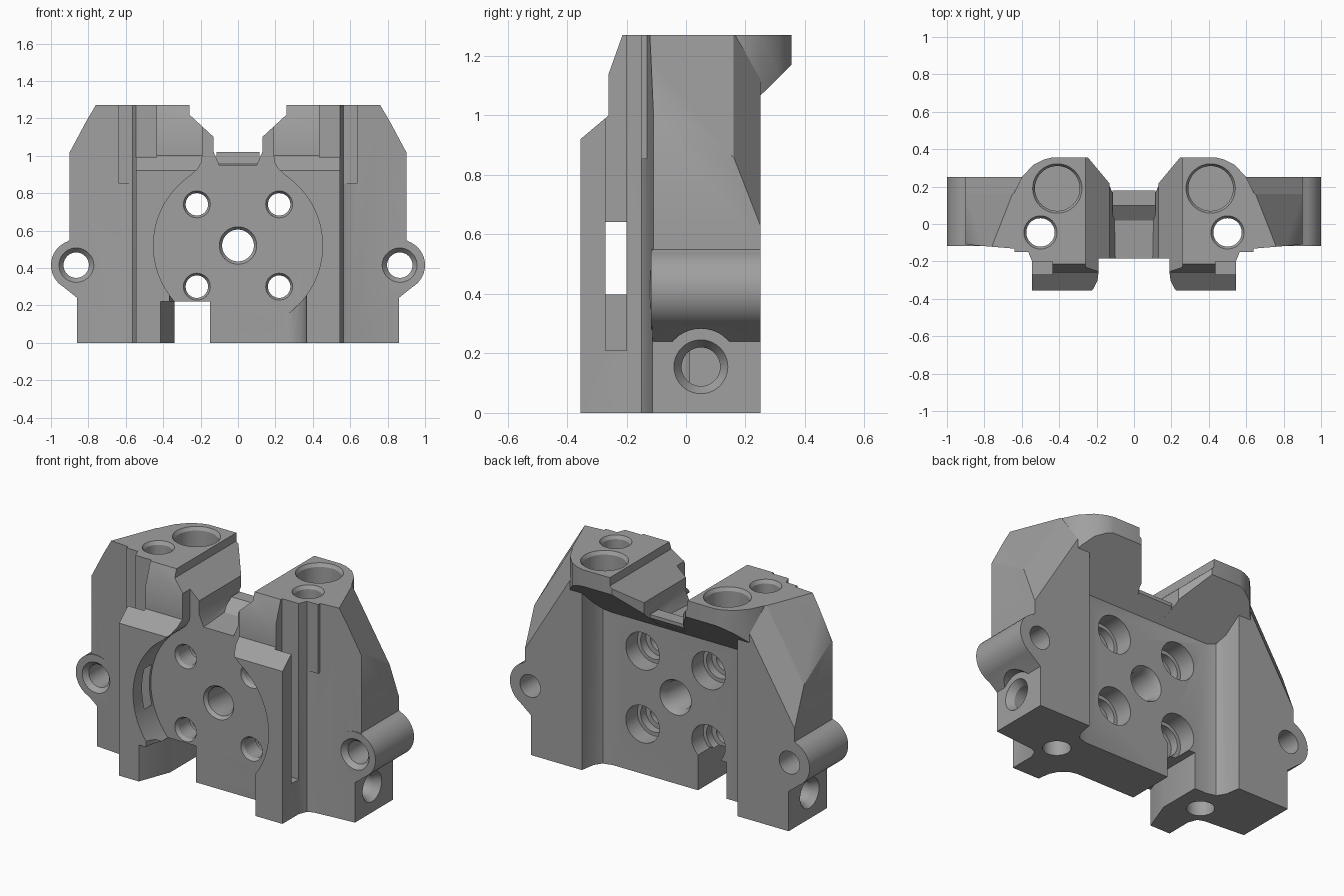
import bpy, bmesh, math
from mathutils import Vector

old = bpy.data.objects.get("Cube")
if old:
    bpy.data.objects.remove(old, do_unlink=True)

metal = bpy.data.materials.new("grey_metal")
metal.use_nodes = True
GREY = (0.35, 0.35, 0.35, 1)
metal.diffuse_color = GREY
metal.node_tree.nodes["Principled BSDF"].inputs["Base Color"].default_value = GREY


def prism(name, axis, pts, a, b, pts2=None):
    """Extrude a 2D outline along an axis; pts2 is an optional end outline."""
    place = {"x": lambda u, v, w: (w, u, v),
             "y": lambda u, v, w: (u, w, v),
             "z": lambda u, v, w: (u, v, w)}[axis]
    bm = bmesh.new()
    lo = [bm.verts.new(place(u, v, a)) for u, v in pts]
    hi = [bm.verts.new(place(u, v, b)) for u, v in (pts2 or pts)]
    n = len(lo)
    bm.faces.new(lo)
    bm.faces.new(hi)
    for i in range(n):
        j = (i + 1) % n
        bm.faces.new((lo[i], lo[j], hi[j], hi[i]))
    bmesh.ops.recalc_face_normals(bm, faces=bm.faces)
    me = bpy.data.meshes.new(name)
    bm.to_mesh(me)
    bm.free()
    me.materials.append(metal)
    ob = bpy.data.objects.new(name, me)
    bpy.context.collection.objects.link(ob)
    return ob


def ring(c, r, start=0, end=360, n=40):
    steps = n if end - start == 360 else n + 1
    angles = [math.radians(start + (end - start) * i / n) for i in range(steps)]
    return [(c[0] + r * math.cos(t), c[1] + r * math.sin(t)) for t in angles]


def cylinder(axis, c, r, a, b, r2=None):
    return prism("cylinder", axis, ring(c, r), a, b, ring(c, r2 or r))


def mirrored(half):
    return half + [(-x, v) for x, v in reversed(half)]


def combine(target, tool, operation):
    mod = target.modifiers.new("combine", "BOOLEAN")
    mod.operation = operation
    mod.solver = "EXACT"
    mod.object = tool
    bpy.context.view_layer.objects.active = target
    bpy.ops.object.modifier_apply(modifier=mod.name)
    bpy.data.objects.remove(tool, do_unlink=True)


def cut(target, tool):
    combine(target, tool, "DIFFERENCE")


TOP = 1.27
FLOOR = -0.185

# Main block: plan outline with a rear recess
plan = [(0.545, -0.355), (0.545, -0.2), (0.565, -0.15), (0.6, -0.135), (0.9, -0.11),
        (0.9, 0.25), (0.52, 0.25), (0.505, 0.16), (0.475, 0.115), (0.42, 0.1)]
body = prism("caliper_body", "z", mirrored(plan), 0, TOP)

# Sloped outer shoulders and rear corners
shoulders = [[(0.76, -0.12, TOP), (0.65, 0.16, TOP), (0.9, 0.16, 0.86)],
             [(0.65, 0.16, TOP), (0.9, 0.25, 0.63), (0.9, 0.16, 0.86)]]
bm = bmesh.new()
bm.from_mesh(body.data)
for side in (1, -1):
    for tri in shoulders:
        p, q, r = [Vector((side * x, y, z)) for x, y, z in tri]
        normal = (q - p).cross(r - p)
        if normal.x * side < 0:
            normal.negate()
        res = bmesh.ops.bisect_plane(bm, geom=bm.verts[:] + bm.edges[:] + bm.faces[:],
                                     plane_co=p, plane_no=normal, clear_outer=True)
        edges = [e for e in res["geom_cut"] if isinstance(e, bmesh.types.BMEdge)]
        bmesh.ops.holes_fill(bm, edges=[e for e in edges if e.is_boundary], sides=0)
bmesh.ops.recalc_face_normals(bm, faces=bm.faces)
bm.to_mesh(body.data)
bm.free()

# Overhanging rear ledge with a sloped underside
ledge = prism("ledge", "x", [(-0.18, 0.85), (0.05, 0.87), (0.355, 1.17), (0.355, TOP),
                             (-0.18, TOP)], -0.66, 0.66)
ledge_plan = [(0.64, -0.15), (0.64, 0.17), (0.6, 0.25), (0.54, 0.315), (0.48, 0.345),
              (0.42, 0.36), (0.25, 0.36), (0.1, 0.18)]
combine(ledge, prism("outline", "z", mirrored(ledge_plan), 0.5, 1.5), "INTERSECT")
combine(body, ledge, "UNION")

# Front silhouette with the central valley
silhouette = [(0.86, -0.1), (0.86, 0.24), (0.9, 0.28), (0.91, 1.0), (0.765, TOP),
              (0.765, 1.4), (0.26, 1.4), (0.26, 1.22), (0.13, 1.1), (0.13, 1.02),
              (0.1, 0.95)]
combine(body, prism("outline", "y", mirrored(silhouette), -1, 1), "INTERSECT")

# Saddle between the towers
saddle = prism("saddle", "x", [(FLOOR, 0.9), (FLOOR, 0.95), (0.02, 0.96), (0.1, 1.02),
                               (0.18, 1.02), (0.18, 1.0), (0.09, 0.91)], -0.115, 0.115)
combine(body, saddle, "UNION")

# Stepped slope over the front arms
cut(body, prism("slope", "x", [(-0.6, 0.92), (-0.355, 0.92), (-0.26, 1.0), (-0.26, 1.14),
                               (-0.21, 1.28), (-0.21, 1.4), (-0.6, 1.4)], -0.7, 0.7))

# Round front pocket flaring into the upper channel
arc = ring((0, 0.52), 0.452, -236, 56, 64)
pocket = arc + [(0.215, 0.93), (0.195, 0.965), (0.19, 1.0), (0.19, 1.5),
                (-0.19, 1.5), (-0.19, 1.0), (-0.195, 0.965), (-0.215, 0.93)]
cut(body, prism("pocket", "y", pocket, -0.6, FLOOR))

# Lower opening with filleted sides
fillet = [(0.365, -0.6), (0.365, -0.34), (0.355, -0.28), (0.33, -0.23), (0.29, -0.197),
          (0.24, FLOOR)]
cut(body, prism("opening", "z", mirrored(fillet), -0.1, 0.4))

# Bottom notch on one side
cut(body, prism("notch", "z", [(-0.43, -0.4), (-0.34, -0.16), (-0.34, 0.5),
                               (-0.15, 0.5), (-0.15, -0.4)], -0.1, 0.22))

# Centre bore with eased rims
cut(body, cylinder("y", (0, 0.52), 0.085, -0.5, 0.4))
cut(body, cylinder("y", (0, 0.52), 0.108, FLOOR - 0.01, FLOOR + 0.02, 0.085))
cut(body, cylinder("y", (0, 0.52), 0.085, 0.06, 0.11, 0.11))

for side in (1, -1):
    # Side lugs
    web = [(0.8, 0.24), (0.86, 0.24), (0.96, 0.32), (0.96, 0.51), (0.9, 0.55), (0.8, 0.55)]
    combine(body, prism("web", "y", [(side * x, z) for x, z in web], -0.112, 0.25), "UNION")
    lug = (side * 0.865, 0.415)
    combine(body, cylinder("y", lug, 0.135, -0.118, 0.25), "UNION")
    cut(body, cylinder("y", lug, 0.068, -0.3, 0.4))
    cut(body, cylinder("y", lug, 0.098, -0.125, -0.09, 0.068))

    # Grooves on the outer sides of the arms
    groove = [(side * x, y) for x, y in
              ((0.435, -0.27), (0.6, -0.27), (0.545, -0.2), (0.435, -0.2))]
    cut(body, prism("groove", "z", groove, 0.21, 1.5))

    # Side ports with clearance faces
    cut(body, cylinder("x", (0.05, 0.155), 0.128, side * 0.86, side * 1.1))
    cut(body, cylinder("x", (0.05, 0.155), 0.065, side * 0.55, side * 1.1))
    cut(body, cylinder("x", (0.05, 0.155), 0.065, side * 0.82, side * 0.87, 0.097))

    # Vertical through holes and blind bores
    hole = (side * 0.5, -0.045)
    cut(body, cylinder("z", hole, 0.076, -0.1, 1.4))
    cut(body, cylinder("z", hole, 0.076, TOP - 0.02, TOP + 0.01, 0.095))
    bore = (side * 0.41, 0.19)
    cut(body, cylinder("z", bore, 0.12, 1.15, 1.4))
    cut(body, cylinder("z", bore, 0.12, TOP - 0.02, TOP + 0.01, 0.138))

    # Bolt holes, stepped from the rear
    for z in (0.3, 0.74):
        bolt = (side * 0.22, z)
        cut(body, cylinder("y", bolt, 0.06, -0.5, 0.4))
        cut(body, cylinder("y", bolt, 0.078, FLOOR - 0.01, FLOOR + 0.02, 0.06))
        cut(body, cylinder("y", bolt, 0.09, -0.06, 0.15))
        cut(body, cylinder("y", bolt, 0.112, -0.01, 0.15))

# Smooth shading with sharp edges kept
bpy.ops.object.select_all(action="DESELECT")
body.select_set(True)
bpy.context.view_layer.objects.active = body
bpy.ops.object.shade_smooth_by_angle(angle=math.radians(30))
